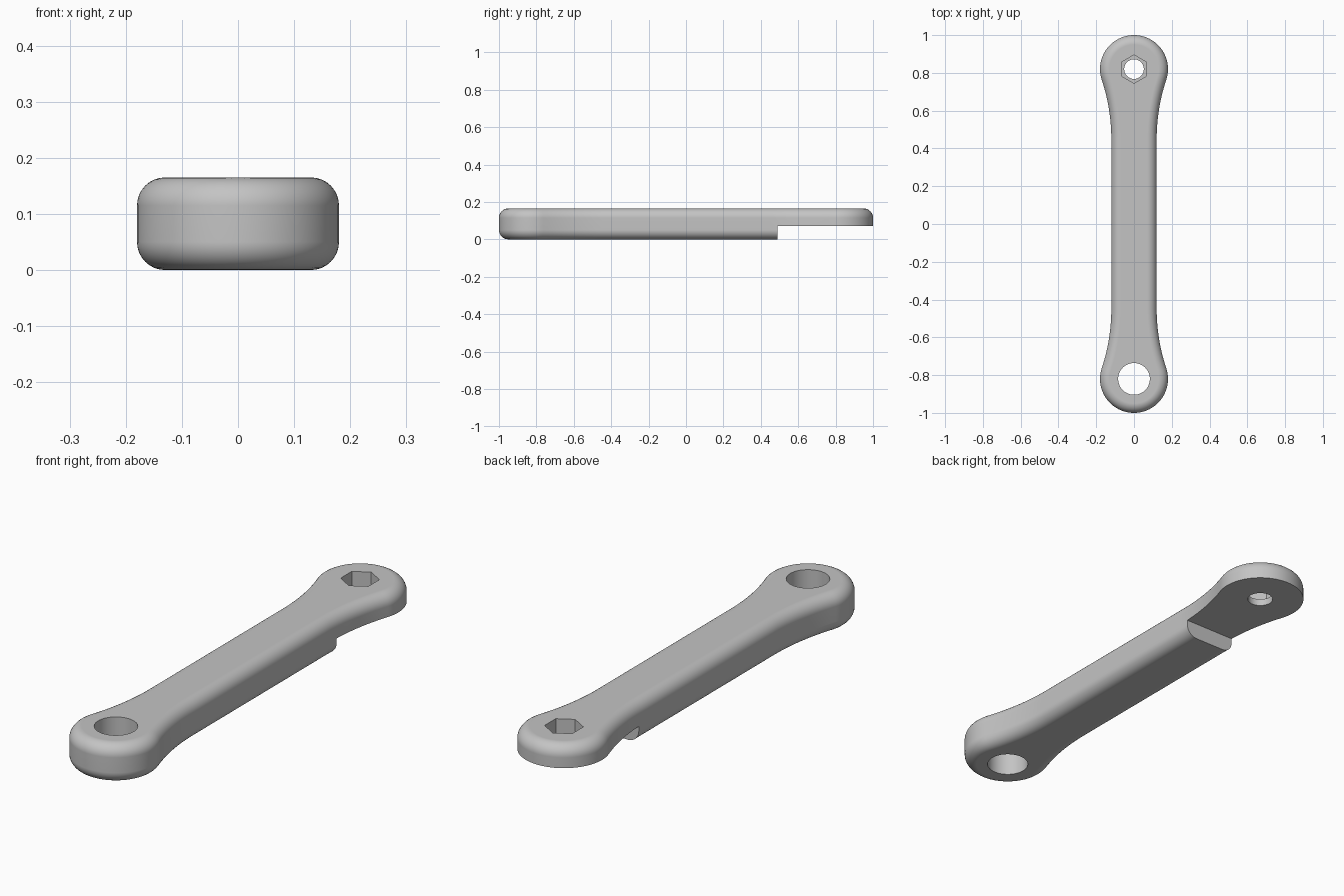
import bpy, bmesh
from math import sin, cos, pi, atan2

cube = bpy.data.objects.get("Cube")
if cube:
    bpy.data.objects.remove(cube, do_unlink=True)

END_Y, END_R = 0.82, 0.18          # centre and radius of the rounded ends
BAR_W, BLEND_Y = 0.12, 0.45        # half width of the bar, start of the flare
HEIGHT, ROUND = 0.165, 0.05
RUN = END_Y - BLEND_Y
BLEND_R = (RUN**2 - END_R**2 + BAR_W**2) / (2 * (END_R - BAR_W))
BLEND_A = atan2(RUN, BAR_W + BLEND_R)

metal = bpy.data.materials.new("plain grey metal")
metal.use_nodes = True
grey = (0.55, 0.55, 0.55, 1)
metal.diffuse_color = grey
metal.node_tree.nodes["Principled BSDF"].inputs["Base Color"].default_value = grey


def outline(inset):
    """Dog-bone outline, moved inwards by the inset."""
    quarter = []
    for i in range(12):
        t = BLEND_A * i / 12
        r = BLEND_R + inset
        quarter.append((BAR_W + BLEND_R - r * cos(t), BLEND_Y + r * sin(t)))
    for i in range(25):
        t = -BLEND_A + (pi / 2 + BLEND_A) * i / 24
        r = END_R - inset
        quarter.append((r * cos(t), END_Y + r * sin(t)))
    half = quarter + [(-x, y) for x, y in reversed(quarter[:-1])]
    return half + [(-x, -y) for x, y in half]


def make_object(name, bm):
    bmesh.ops.recalc_face_normals(bm, faces=bm.faces)
    mesh = bpy.data.meshes.new(name)
    bm.to_mesh(mesh)
    bm.free()
    mesh.materials.append(metal)
    obj = bpy.data.objects.new(name, mesh)
    bpy.context.collection.objects.link(obj)
    return obj


def prism(name, sides, radius, y, z0, z1, turn=0):
    bm = bmesh.new()
    ring = [bm.verts.new((radius * cos(turn + 2 * pi * i / sides),
                          y + radius * sin(turn + 2 * pi * i / sides), z0))
            for i in range(sides)]
    face = bm.faces.new(ring)
    top = bmesh.ops.extrude_face_region(bm, geom=[face])["geom"]
    for v in top:
        if isinstance(v, bmesh.types.BMVert):
            v.co.z = z1
    return make_object(name, bm)


# Arm body: stacked outlines with rounded lower and upper edges
layers = []
STEPS = 8
for i in range(STEPS + 1):
    a = pi / 2 * i / STEPS
    layers.append((ROUND * (1 - sin(a)), ROUND * (1 - cos(a))))
layers += [(d, HEIGHT - z) for d, z in reversed(layers)]
bm = bmesh.new()
rings = [[bm.verts.new((x, y, z)) for x, y in outline(d)] for d, z in layers]
n = len(rings[0])
for low, high in zip(rings, rings[1:]):
    for i in range(n):
        j = (i + 1) % n
        bm.faces.new((low[i], low[j], high[j], high[i]))
bm.faces.new(rings[0])
bm.faces.new(rings[-1])
arm = make_object("crank_arm", bm)

# Cutters: lower step, big round hole, small bolt hole and hexagonal pocket
bm = bmesh.new()
bmesh.ops.create_cube(bm, size=1)
for v in bm.verts:
    v.co.y = 0.49 if v.co.y < 0 else 1.2
    v.co.z = -0.1 if v.co.z < 0 else 0.07
cutters = [
    make_object("step_cutter", bm),
    prism("round_hole_cutter", 64, 0.084, -END_Y, -0.1, 0.3),
    prism("bolt_hole_cutter", 48, 0.052, END_Y, -0.1, 0.3),
    prism("hex_pocket_cutter", 6, 0.075, END_Y, 0.1, 0.3, pi / 2),
]
bpy.ops.object.select_all(action='DESELECT')
arm.select_set(True)
bpy.context.view_layer.objects.active = arm
for cutter in cutters:
    cutter.hide_render = True
    mod = arm.modifiers.new(cutter.name, 'BOOLEAN')
    mod.operation = 'DIFFERENCE'
    mod.solver = 'EXACT'
    mod.object = cutter
    bpy.ops.object.modifier_apply(modifier=mod.name)
    bpy.data.objects.remove(cutter, do_unlink=True)

# Smooth rounded edges, crisp cuts
bpy.ops.object.shade_smooth_by_angle(angle=pi / 6)
normals = arm.modifiers.new("flat_face_normals", 'WEIGHTED_NORMAL')
normals.keep_sharp = True
